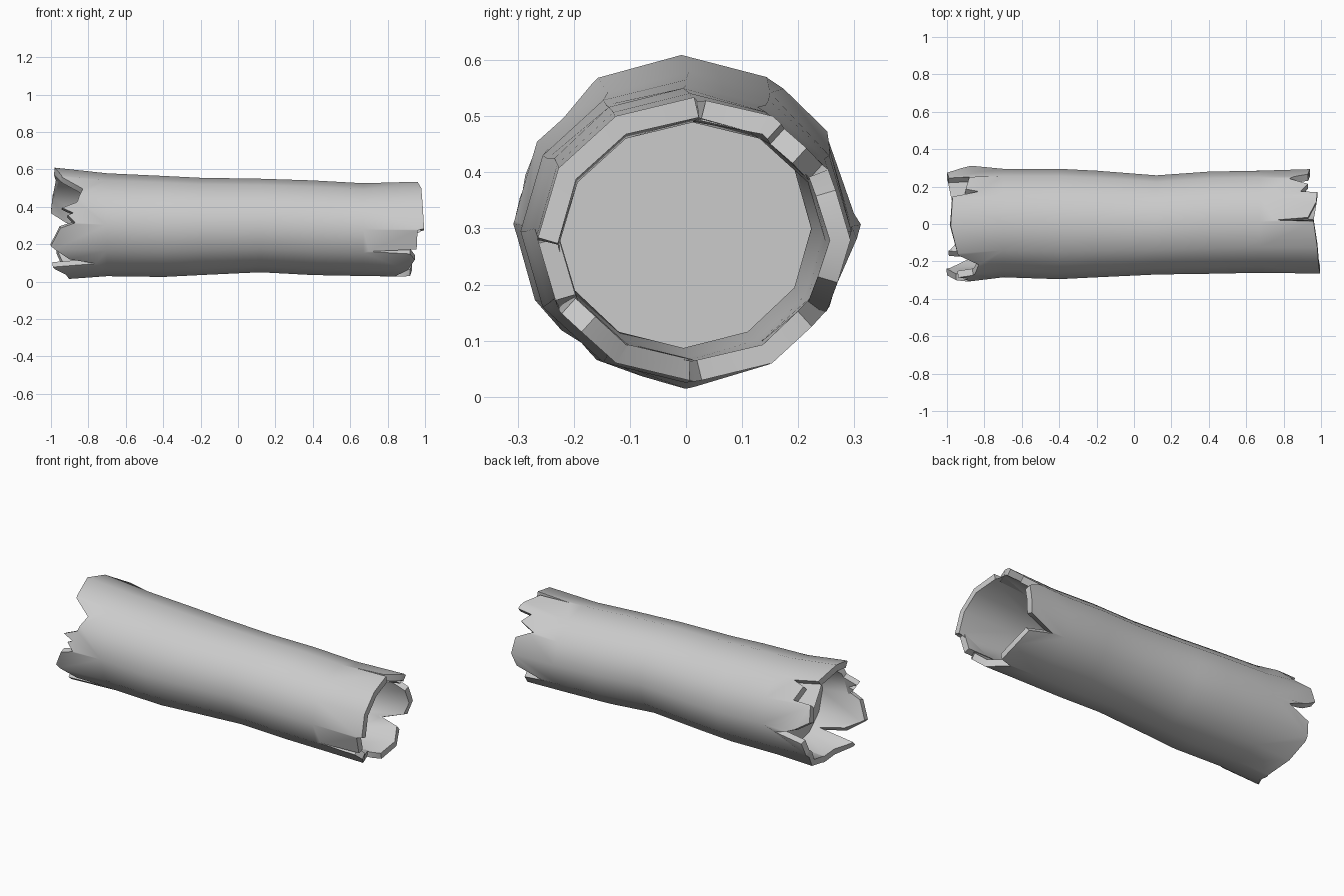
import bpy, bmesh, math
from mathutils import Vector

if "Cube" in bpy.data.objects:
    bpy.data.objects.remove(bpy.data.objects["Cube"], do_unlink=True)

SIDES = 12
# Trunk sections: x, back-front centre, height centre, half width, half height
SECTIONS = [
    (-1.0, -.01, .32, .30, .29), (-.84, .005, .304, .312, .30),
    (-.7, .005, .304, .29, .275), (-.4, .0, .295, .295, .27),
    (-.2, .0, .295, .285, .26), (.12, -.005, .30, .265, .25),
    (.4, .007, .288, .273, .253), (.67, .012, .278, .273, .248),
    (1.0, .015, .28, .28, .255),
]
# Splintered ends: (turn from the top towards +y in twelfths, x)
JAGS_LEFT = [
    (0, .96), (.06, .75), (.15, .93), (.75, .975), (1.15, .98), (1.22, .89),
    (1.6, .93), (1.9, .83), (2.3, .93), (3, .94), (3.6, .92), (4.05, .76),
    (4.3, .9), (5, .93), (5.9, .92), (6.05, .84), (6.9, .9), (7.6, .945),
    (7.95, .92), (8.06, .70), (8.15, .955), (8.95, .96), (9.03, .995), (11, .98),
]
JAGS_RIGHT = [
    (0, -.98), (1.02, -.97), (1.12, -.83), (1.3, -.9), (1.85, -.88), (1.95, -.99),
    (2.6, -1), (2.9, -.92), (3.15, -.8), (3.5, -.95), (4.2, -.97), (5, -.93),
    (5.9, -.9), (6.5, -.92), (7.1, -.99), (7.38, -.76), (7.6, -.9), (8.1, -1),
    (8.8, -.95), (9.05, -.87), (9.3, -.91), (9.4, -.88), (9.55, -.94),
    (9.8, -.86), (10.4, -.83), (10.9, -.94),
]


def section(x):
    for a, b in zip(SECTIONS, SECTIONS[1:]):
        if x <= b[0]:
            t = (x - a[0]) / (b[0] - a[0])
            return [p + (q - p) * t for p, q in zip(a, b)]
    return SECTIONS[-1]


def corner(i, x, inset=0):
    _, cy, cz, ry, rz = section(x)
    a = math.tau * i / SIDES
    return Vector((x, cy + (ry - inset) * math.sin(a), cz + (rz - inset) * math.cos(a)))


def on_side(u, x):
    i = math.floor(u)
    return corner(i, x).lerp(corner(i + 1, x), u - i)


def with_corners(jags):
    """Add a point wherever the broken edge crosses a corner of the trunk."""
    closed = jags + [(SIDES, jags[0][1])]
    out = []
    for (u, x), (v, w) in zip(closed, closed[1:]):
        out.append((u, x))
        for k in range(math.floor(u) + 1, math.ceil(v)):
            out.append((k, x + (w - x) * (k - u) / (v - u)))
    return out + [closed[-1]]


def splintered_end(bm, ring, jags):
    points = with_corners(jags)
    verts = [bm.verts.new(on_side(u, x)) for u, x in points[:-1]]
    verts.append(verts[0])
    for s in range(SIDES):
        edge = [v for v, (u, _) in zip(verts, points) if s <= u <= s + 1]
        bm.faces.new([ring[s], ring[(s + 1) % SIDES]] + edge[::-1])


def make_object(name, bm, material):
    mesh = bpy.data.meshes.new(name)
    bm.to_mesh(mesh)
    bm.free()
    mesh.materials.append(material)
    obj = bpy.data.objects.new(name, mesh)
    bpy.context.collection.objects.link(obj)
    return obj


grey = bpy.data.materials.new("plain grey")
grey.use_nodes = True
grey.diffuse_color = (.6, .6, .6, 1)
grey.node_tree.nodes["Principled BSDF"].inputs["Base Color"].default_value = (.6, .6, .6, 1)

# Hollow trunk
bm = bmesh.new()
rings = [[bm.verts.new(corner(i, s[0])) for i in range(SIDES)]
         for s in SECTIONS if abs(s[0]) < .75]
for a, b in zip(rings, rings[1:]):
    for i in range(SIDES):
        j = (i + 1) % SIDES
        bm.faces.new((a[i], a[j], b[j], b[i]))
splintered_end(bm, rings[0], JAGS_RIGHT)
splintered_end(bm, rings[-1], JAGS_LEFT)
bmesh.ops.recalc_face_normals(bm, faces=bm.faces)
if sum(f.normal.dot(f.calc_center_median() - Vector((0, 0, .29))) for f in bm.faces) < 0:
    bmesh.ops.reverse_faces(bm, faces=bm.faces)
trunk = make_object("hollow_trunk", bm, grey)
wall = trunk.modifiers.new("wall", "SOLIDIFY")
wall.thickness = .037
wall.offset = -1
bpy.ops.object.select_all(action="DESELECT")
bpy.context.view_layer.objects.active = trunk
trunk.select_set(True)
bpy.ops.object.modifier_apply(modifier="wall")
bpy.ops.object.shade_smooth_by_angle(angle=math.radians(40))

# Inner wall closing the hollow
bm = bmesh.new()
bm.faces.new([bm.verts.new(corner(i, -.72, .02)) for i in range(SIDES)])
make_object("inner_wall", bm, grey)
